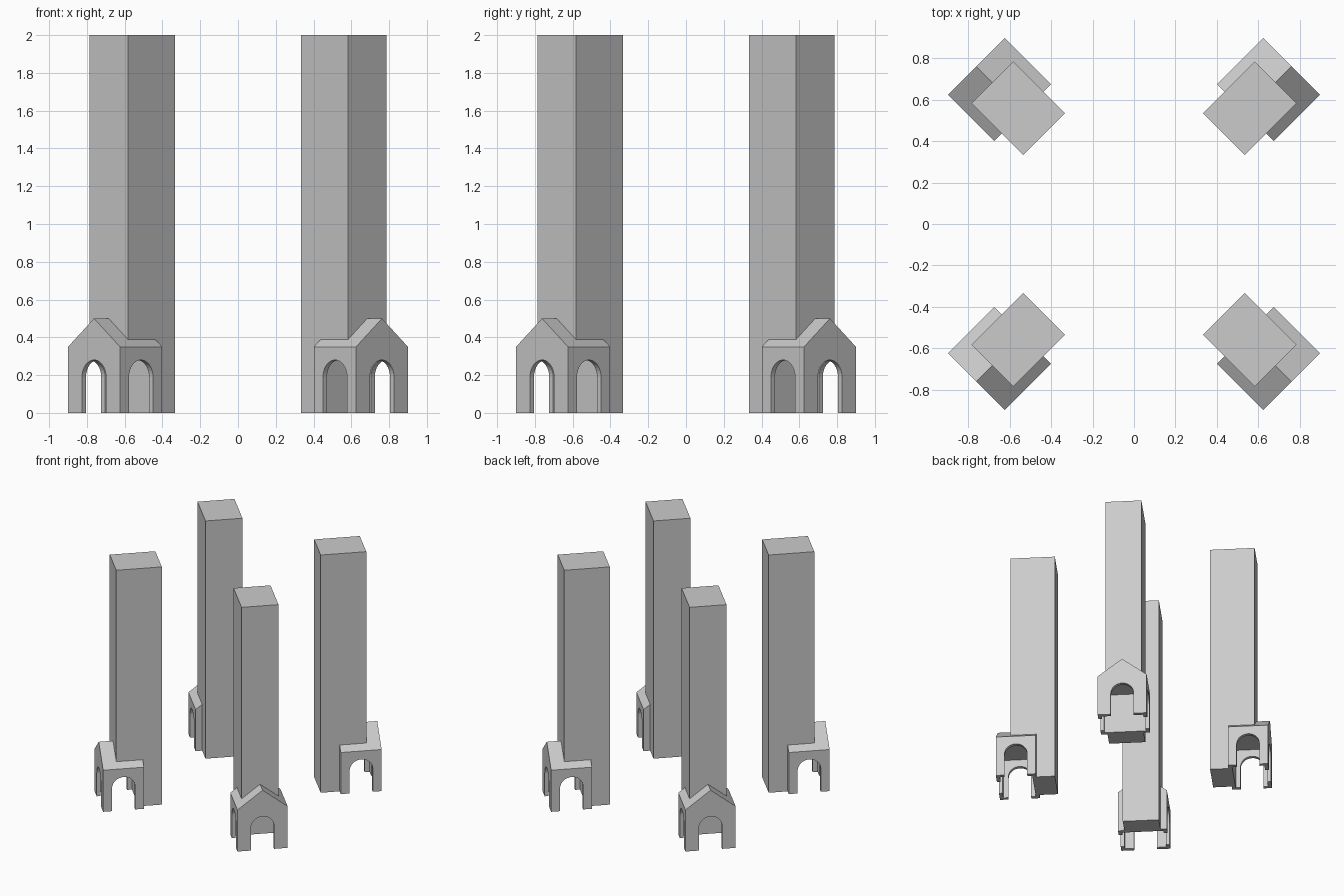
import bpy, bmesh
from math import pi, sin, cos, radians
from mathutils import Vector, Matrix

if "Cube" in bpy.data.objects:
    bpy.data.objects.remove(bpy.data.objects["Cube"])

# Local frame: x points outward from the model centre, y runs across the porch
TOWER_IN, TOWER_OUT, TOWER_HALF = 0.615, 0.968, 0.143
PORCH_IN, PORCH_OUT, PORCH_HALF = 0.762, 1.078, 0.194
EAVE, RIDGE, WALL, CEILING = 0.35, 0.50, 0.03, 0.34
ARCH_R, ARCH_SPRING = 0.09, 0.19


def prism(name, profile, vector):
    """Extrude a closed 3D profile along a vector."""
    bm = bmesh.new()
    face = bm.faces.new([bm.verts.new(p) for p in profile])
    out = bmesh.ops.extrude_face_region(bm, geom=[face])
    verts = [g for g in out["geom"] if isinstance(g, bmesh.types.BMVert)]
    bmesh.ops.translate(bm, verts=verts, vec=Vector(vector))
    bmesh.ops.recalc_face_normals(bm, faces=bm.faces)
    mesh = bpy.data.meshes.new(name)
    bm.to_mesh(mesh)
    bm.free()
    ob = bpy.data.objects.new(name, mesh)
    bpy.context.collection.objects.link(ob)
    return ob


def box(name, x0, x1, half, z0, z1):
    return prism(name, [(x0, -half, z0), (x1, -half, z0), (x1, half, z0), (x0, half, z0)],
                 (0, 0, z1 - z0))


def arch_outline():
    """Round-headed opening as (across, up) points."""
    pts = [(-ARCH_R, -0.1), (ARCH_R, -0.1)]
    pts += [(ARCH_R * cos(pi * i / 16), ARCH_SPRING + ARCH_R * sin(pi * i / 16))
            for i in range(17)]
    return pts


# Tall shaft and gabled porch
tower = box("tower_with_porch", TOWER_IN, TOWER_OUT, TOWER_HALF, 0, 2)
gable = [(-PORCH_HALF, 0), (PORCH_HALF, 0), (PORCH_HALF, EAVE), (0, RIDGE), (-PORCH_HALF, EAVE)]
porch = prism("porch", [(PORCH_IN, y, z) for y, z in gable], (PORCH_OUT - PORCH_IN, 0, 0))

# Hollow room, front arch and side arches
room = box("room_cutter", PORCH_IN + WALL, PORCH_OUT - WALL, PORCH_HALF - WALL, -0.1, CEILING)
front = prism("front_arch_cutter", [(0.95, a, z) for a, z in arch_outline()], (0.3, 0, 0))
mid = (PORCH_IN + PORCH_OUT) / 2
side = prism("side_arch_cutter", [(mid + a, -0.3, z) for a, z in arch_outline()], (0, 0.6, 0))

for helper, op in ((porch, "UNION"), (room, "DIFFERENCE"),
                   (front, "DIFFERENCE"), (side, "DIFFERENCE")):
    helper.hide_render = True
    mod = tower.modifiers.new(helper.name, "BOOLEAN")
    mod.operation = op
    mod.solver = "EXACT"
    mod.object = helper

# Bake the shape, then repeat it at the four corners
deps = bpy.context.evaluated_depsgraph_get()
baked = bpy.data.meshes.new_from_object(tower.evaluated_get(deps))
for ob in (tower, porch, room, front, side):
    bpy.data.objects.remove(ob)
for i, corner in enumerate(("back_right", "back_left", "front_left", "front_right")):
    ob = bpy.data.objects.new("tower_" + corner, baked.copy())
    ob.data.transform(Matrix.Rotation(radians(45 + 90 * i), 4, "Z"))
    bpy.context.collection.objects.link(ob)
